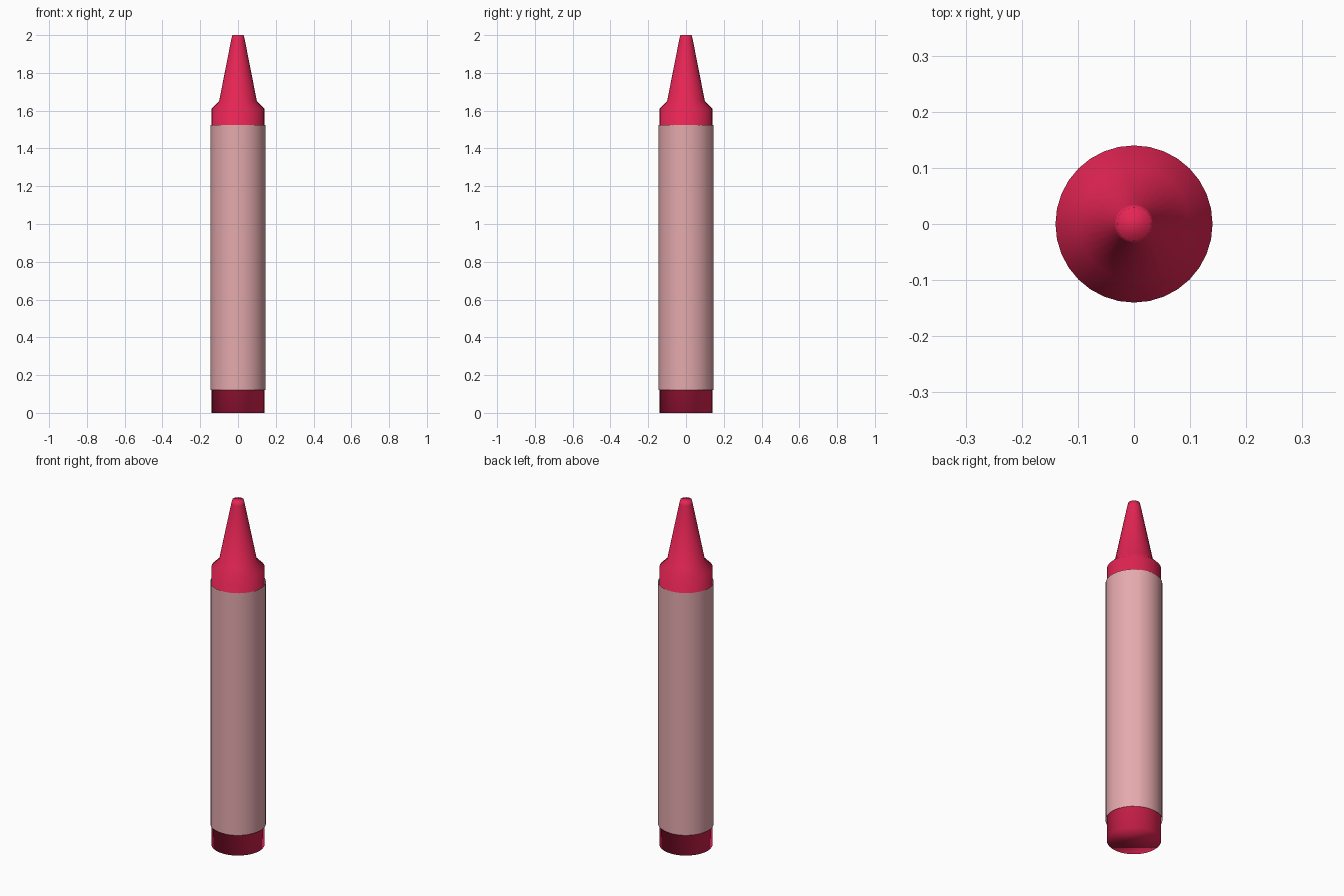
import bpy
import bmesh
from math import cos, sin, tau, radians

cube = bpy.data.objects.get("Cube")
if cube:
    bpy.data.objects.remove(cube, do_unlink=True)

SIDES = 32


def make_material(name, color):
    mat = bpy.data.materials.new(name)
    mat.use_nodes = True
    mat.diffuse_color = color
    mat.node_tree.nodes["Principled BSDF"].inputs["Base Color"].default_value = color
    return mat


def finish(name, bm, mat):
    for face in bm.faces:
        face.smooth = True
    mesh = bpy.data.meshes.new(name)
    bm.to_mesh(mesh)
    bm.free()
    mesh.materials.append(mat)
    obj = bpy.data.objects.new(name, mesh)
    bpy.context.collection.objects.link(obj)
    return obj


red = make_material("wax red", (0.78, 0.018, 0.088, 1))
pink = make_material("paper pink", (0.78, 0.40, 0.42, 1))

# Wax stick: one turned profile from base to blunt tip, capped at both ends
profile = [(0.14, 0), (0.14, 1.61), (0.1, 1.65), (0.035, 1.98), (0.03, 2)]
bm = bmesh.new()
rings = [[bm.verts.new((r * cos(tau * i / SIDES), r * sin(tau * i / SIDES), z))
          for i in range(SIDES)] for r, z in profile]
for low, high in zip(rings, rings[1:]):
    for i in range(SIDES):
        j = (i + 1) % SIDES
        bm.faces.new((low[i], low[j], high[j], high[i]))
bm.faces.new(rings[0][::-1])
bm.faces.new(rings[-1])
finish("wax_stick", bm, red)

# Paper wrapper: a thin sheet rolled once round, its end lapping over the seam
bm = bmesh.new()
columns = []
for i in range(SIDES + 2):
    a = radians(50) + tau * i / SIDES
    r = 0.145 + 0.002 * i / SIDES
    columns.append([bm.verts.new((r * cos(a), r * sin(a), z)) for z in (0.12, 1.525)])
for a, b in zip(columns, columns[1:]):
    bm.faces.new((a[0], b[0], b[1], a[1]))
finish("paper_wrapper", bm, pink)
